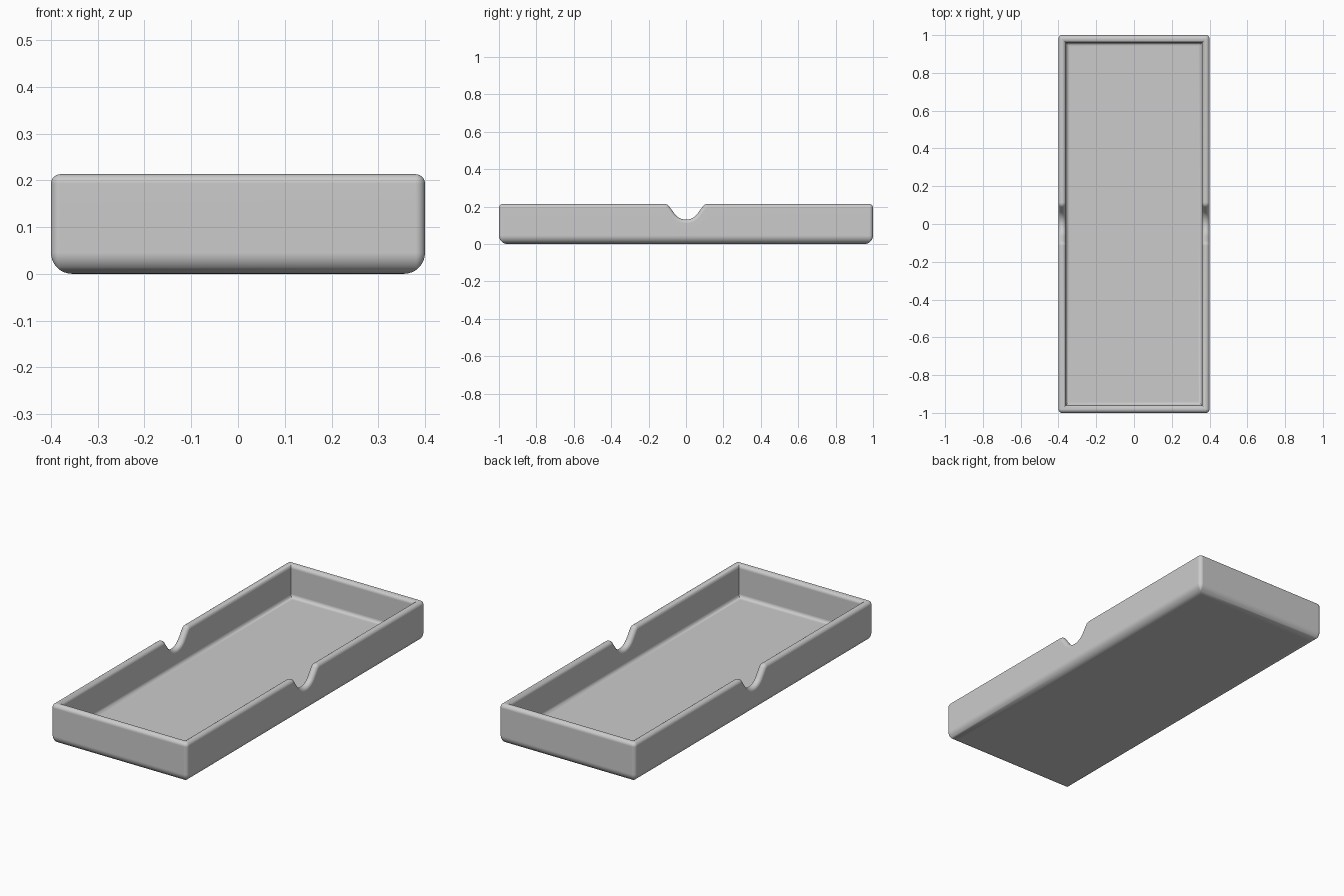
import bpy
import bmesh
from math import sin, cos, pi, radians

if "Cube" in bpy.data.objects:
    bpy.data.objects.remove(bpy.data.objects["Cube"])

HALF_X, HALF_Y, TOP = 0.4, 1.0, 0.213
WALL, FLOOR = 0.04, 0.04
R = WALL / 2                # rim and upright corner radius
FOOT, COVE = 0.045, 0.02    # outer and inner floor fillets
DIP, DIP_R, LIP_R, LIP_Y = 0.13, 0.075, 0.03, 0.114
SLOPE = radians(55)


def notch_half():
    """Outline of half a finger notch, from its bottom outward: y, z, normal."""
    pts = []
    for i in range(9):
        a = SLOPE * i / 8
        pts.append((DIP_R * sin(a), DIP + DIP_R * (1 - cos(a)), -sin(a), cos(a)))
    for i in range(7):
        a = SLOPE * (1 - i / 6)
        pts.append((LIP_Y - LIP_R * sin(a), TOP - LIP_R * (1 - cos(a)), -sin(a), cos(a)))
    return pts


def stations():
    """Plan stations counter-clockwise: notch points and corner arc points."""
    half = notch_half()
    notch = [(-y, z, -ny, nz) for y, z, ny, nz in reversed(half[1:])] + half
    result = []
    for side in (1, -1):
        result += [("notch", side, p) for p in (notch if side > 0 else notch[::-1])]
        for k in range(2):
            start = (0 if side > 0 else pi) + k * pi / 2
            sx, sy = (side, side) if k == 0 else (-side, side)
            result += [("corner", (sx, sy), start + pi / 2 * i / 6) for i in range(7)]
    return result


def place(station, inset, level, on_rim):
    """Point at an inset from the outer wall; rim levels follow the notch."""
    kind, side, data = station
    if kind == "notch":
        y, z, ny, nz = data
        reach = level - R if on_rim else -R
        return (side * (HALF_X - inset), y + ny * reach, z + nz * reach if on_rim else level)
    z = TOP - R + level if on_rim else level
    rad = max(R - inset, 0)
    sx, sy = side
    out = max(inset, R)
    return (sx * (HALF_X - out) + rad * cos(data), sy * (HALF_Y - out) + rad * sin(data), z)


# Wall section from the underside, over the rounded rim, down to the floor
rows = []
for i in range(9):
    a = pi / 2 * i / 8
    rows.append((FOOT * (1 - sin(a)), FOOT * (1 - cos(a)), False))
for i in range(13):
    a = pi * i / 12
    rows.append((R - R * cos(a), R * sin(a), True))
for i in range(7):
    a = pi / 2 * i / 6
    rows.append((WALL + COVE * (1 - cos(a)), FLOOR + COVE * (1 - sin(a)), False))

# Tray body: loft the section around the plan
bm = bmesh.new()
plan = stations()
rings = [[bm.verts.new(place(s, *row)) for s in plan] for row in rows]
for low, high in zip(rings, rings[1:]):
    for i in range(len(plan)):
        j = (i + 1) % len(plan)
        bm.faces.new((low[i], low[j], high[j], high[i]))
bm.faces.new(rings[0][::-1])
bm.faces.new(rings[-1])
bmesh.ops.remove_doubles(bm, verts=bm.verts, dist=0.0001)
bmesh.ops.recalc_face_normals(bm, faces=bm.faces)
mesh = bpy.data.meshes.new("tray")
bm.to_mesh(mesh)
bm.free()
tray = bpy.data.objects.new("tray", mesh)
bpy.context.collection.objects.link(tray)

# Plain grey material
grey = bpy.data.materials.new("light grey")
grey.use_nodes = True
colour = (0.6, 0.6, 0.6, 1)
grey.diffuse_color = colour
grey.node_tree.nodes["Principled BSDF"].inputs["Base Color"].default_value = colour
mesh.materials.append(grey)

# Smooth fillets with clean flat faces
bpy.ops.object.select_all(action="DESELECT")
tray.select_set(True)
bpy.context.view_layer.objects.active = tray
bpy.ops.object.shade_smooth_by_angle(angle=radians(35))
weighted = tray.modifiers.new("clean shading", "WEIGHTED_NORMAL")
weighted.keep_sharp = True
